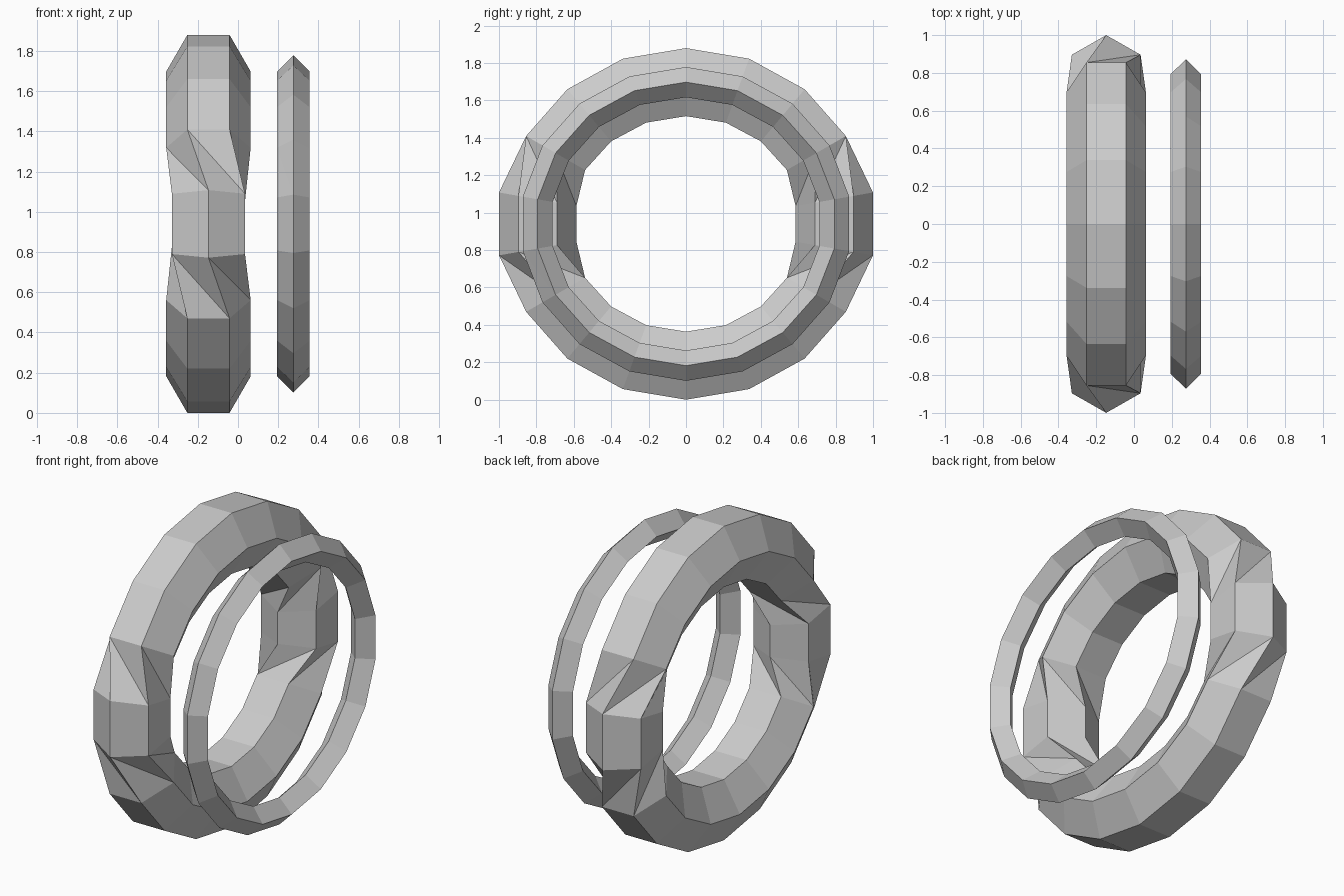
import bpy, bmesh
from math import sin, cos, radians

cube = bpy.data.objects.get("Cube")
if cube:
    bpy.data.objects.remove(cube, do_unlink=True)

GREY = (0.6, 0.6, 0.6, 1.0)
mat = bpy.data.materials.new("plain_grey")
mat.use_nodes = True
mat.diffuse_color = GREY
mat.node_tree.nodes["Principled BSDF"].inputs["Base Color"].default_value = GREY

STEPS = 18                      # sections around each ring
RADIUS_Y, RADIUS_Z = 0.805, 0.758
CENTRE_Z = 0.94


def tilt(deg):
    """Section twist: none on top, a quarter turn at the sides, half below."""
    away = min(deg, 360 - deg)
    return 0 if away < 70 else 90 if away < 110 else 180


def twisted_ring(name, centre_x, sides, section_radius, phase):
    bm = bmesh.new()
    rings = []
    for s in range(STEPS):
        deg = s * 360 / STEPS
        a = radians(deg)
        ring = []
        for k in range(sides):
            p = radians(phase + k * 360 / sides + tilt(deg))
            out = section_radius * cos(p)
            ring.append(bm.verts.new((centre_x + section_radius * sin(p),
                                      -(RADIUS_Y + out) * sin(a),
                                      CENTRE_Z + (RADIUS_Z + out) * cos(a))))
        rings.append(ring)
    for s in range(STEPS):
        t = (s + 1) % STEPS
        twisted = tilt(s * 360 / STEPS) != tilt(t * 360 / STEPS)
        for k in range(sides):
            n = (k + 1) % sides
            a, b, c, d = rings[s][k], rings[s][n], rings[t][n], rings[t][k]
            if not twisted:
                bm.faces.new((a, b, c, d))
            # twisted quads are split along their shorter diagonal
            elif (a.co - c.co).length < (b.co - d.co).length:
                bm.faces.new((a, b, c))
                bm.faces.new((a, c, d))
            else:
                bm.faces.new((a, b, d))
                bm.faces.new((b, c, d))
    bmesh.ops.recalc_face_normals(bm, faces=bm.faces)
    mesh = bpy.data.meshes.new(name)
    bm.to_mesh(mesh)
    bm.free()
    mesh.materials.append(mat)
    obj = bpy.data.objects.new(name, mesh)
    bpy.context.collection.objects.link(obj)
    return obj


# Thick six-sided band and thin four-sided band
twisted_ring("thick_ring", -0.147, 6, 0.21, 30)
twisted_ring("thin_ring", 0.275, 4, 0.081, 0)
